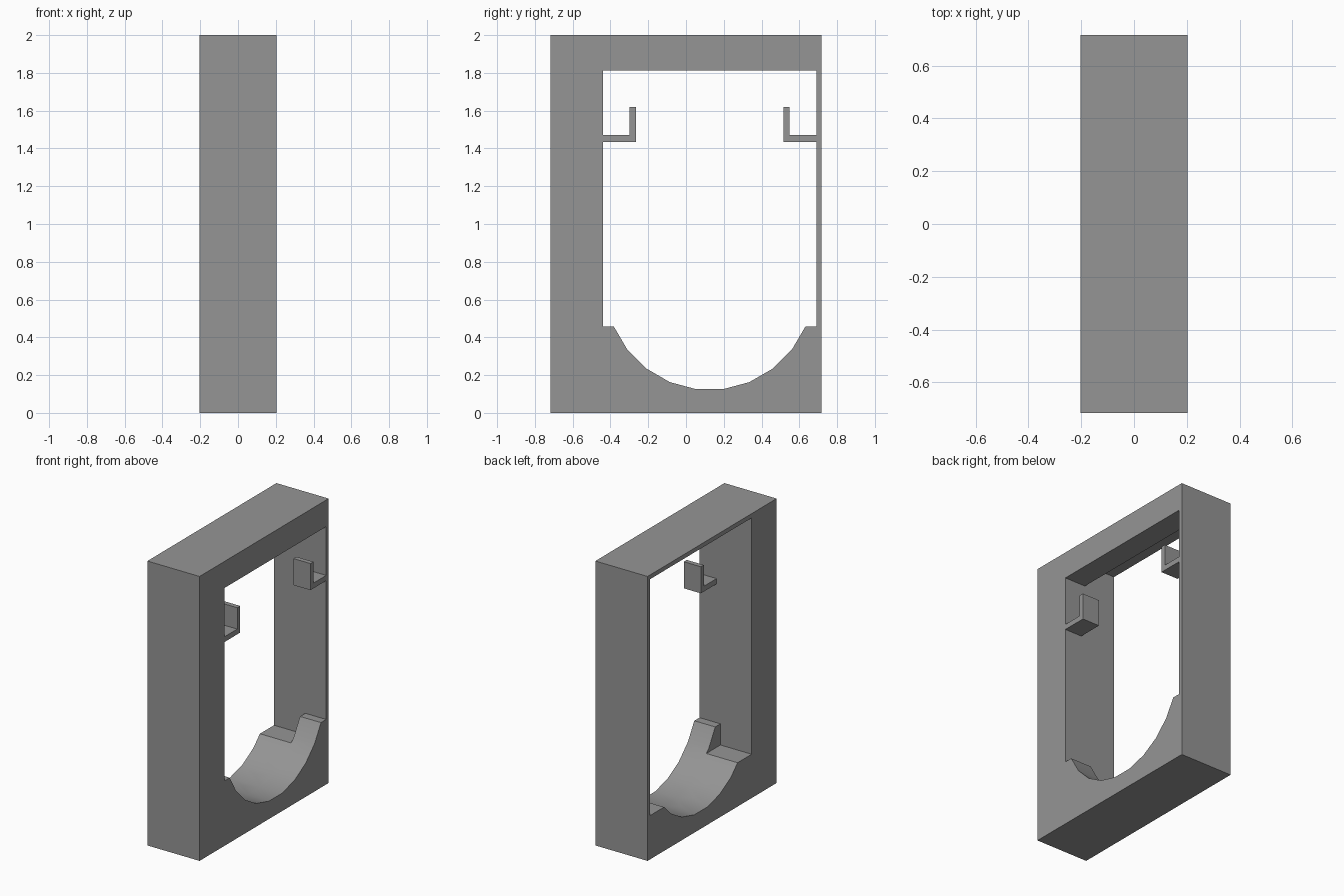
import bpy, bmesh, math

if "Cube" in bpy.data.objects:
    bpy.data.objects.remove(bpy.data.objects["Cube"])

# Single matte grey
grey = bpy.data.materials.new("matte_grey")
grey.diffuse_color = (0.3, 0.3, 0.3, 1)
grey.use_nodes = True
grey.node_tree.nodes["Principled BSDF"].inputs["Base Color"].default_value = grey.diffuse_color

X, Y, H = 0.203, 0.717, 2.0      # half depth, half width, height
LEFT, RIGHT = -0.44, 0.69        # opening sides
MID = (LEFT + RIGHT) / 2         # opening centre line
STEP = 0.04                      # depth where the opening narrows
R, CZ = 0.55, 0.671              # round trough at the bottom


def prism(name, profile, x0, x1):
    """Extrude a (y, z) profile from x0 to x1."""
    bm = bmesh.new()
    face = bm.faces.new([bm.verts.new((x0, y, z)) for y, z in profile])
    ext = bmesh.ops.extrude_face_region(bm, geom=[face])
    bmesh.ops.translate(bm, vec=(x1 - x0, 0, 0),
                        verts=[v for v in ext["geom"] if isinstance(v, bmesh.types.BMVert)])
    bmesh.ops.recalc_face_normals(bm, faces=bm.faces)
    me = bpy.data.meshes.new(name)
    bm.to_mesh(me)
    bm.free()
    me.materials.append(grey)
    ob = bpy.data.objects.new(name, me)
    bpy.context.collection.objects.link(ob)
    return ob


def trough(steps):
    """Points of a 24-sided circle around its lowest side, left to right."""
    return [(MID + R * math.sin(math.radians(15 * k)), CZ - R * math.cos(math.radians(15 * k)))
            for k in (i - steps + 0.5 for i in range(2 * steps))]


def opening(ledge, top, steps, half):
    """Window with side ledges and a round trough below."""
    return ([(LEFT, top), (LEFT, ledge), (MID - half, ledge)] + trough(steps)
            + [(MID + half, ledge), (RIGHT, ledge), (RIGHT, top)])


# Frame block with a narrow opening in front and a wider one behind
frame = prism("frame", [(-Y, 0), (Y, 0), (Y, H), (-Y, H)], -X, X)
cutters = [prism("front_opening_cutter", opening(0.457, 1.813, 4, 0.507), -0.3, 0.3),
           prism("rear_opening_cutter", opening(0.308, 1.97, 3, 0.408), -0.3, STEP)]
bpy.context.view_layer.objects.active = frame
for c in cutters:
    c.hide_render = True
    mod = frame.modifiers.new(c.name, "BOOLEAN")
    mod.operation = "DIFFERENCE"
    mod.solver = "EXACT"
    mod.object = c
    bpy.ops.object.modifier_apply(modifier=mod.name)
for c in cutters:
    bpy.data.objects.remove(c)

# L-shaped hooks on both inner walls
for name, wall, s in (("left_hook", LEFT, 1), ("right_hook", RIGHT, -1)):
    pts = [(0, 1.433), (0.175, 1.433), (0.175, 1.62), (0.142, 1.62), (0.142, 1.47), (0, 1.47)]
    prism(name, [(wall + s * d, z) for d, z in pts], 0.07, X)

# Smooth trough, crisp edges elsewhere
bpy.ops.object.select_all(action="DESELECT")
frame.select_set(True)
bpy.ops.object.shade_smooth_by_angle(angle=math.radians(20))
